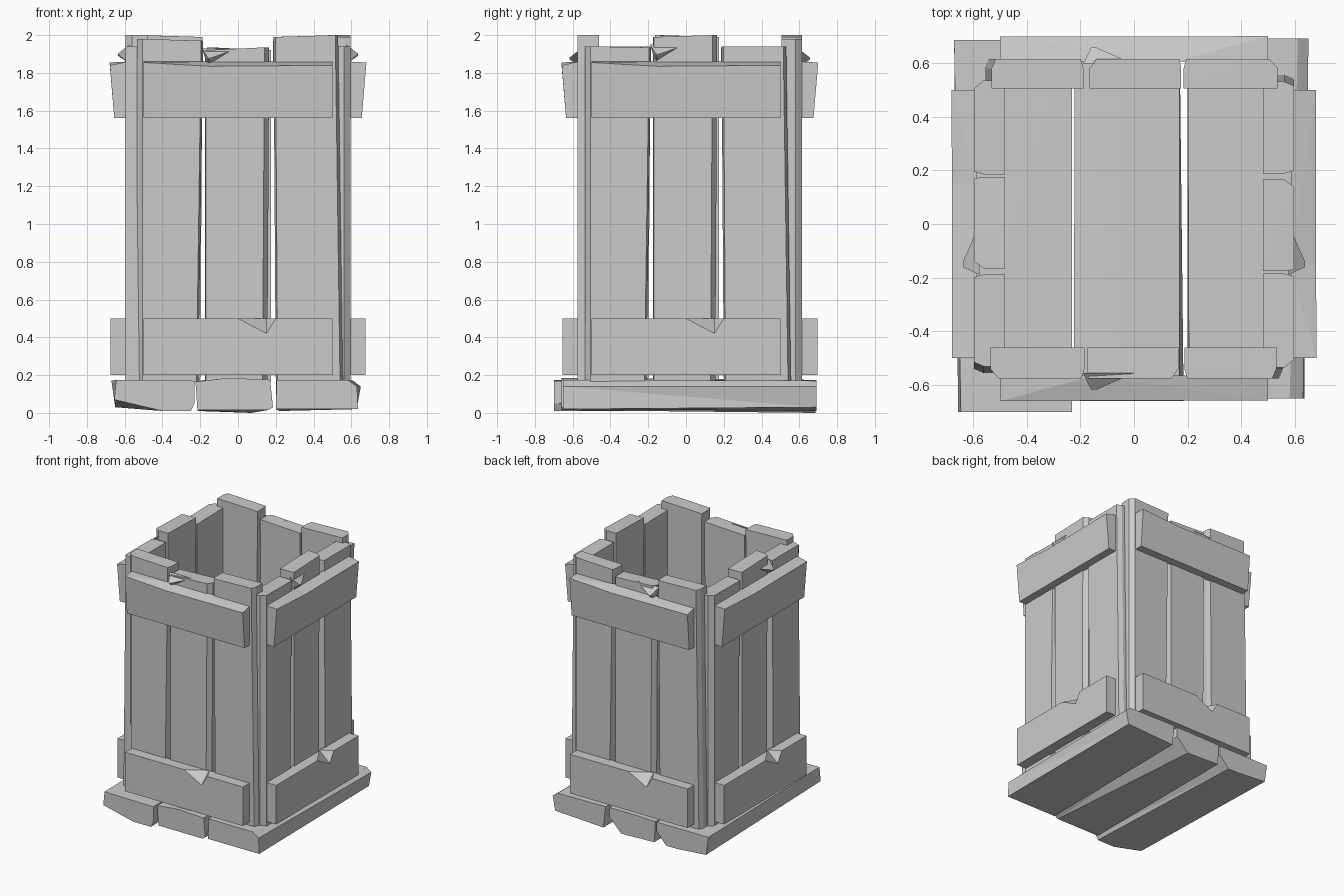
import bpy
import bmesh
import math
from mathutils import Matrix

if "Cube" in bpy.data.objects:
    bpy.data.objects.remove(bpy.data.objects["Cube"], do_unlink=True)

GREY = (0.6, 0.6, 0.6, 1.0)
wood = bpy.data.materials.new("plain grey wood")
wood.use_nodes = True
wood.diffuse_color = GREY
wood.node_tree.nodes["Principled BSDF"].inputs["Base Color"].default_value = GREY


def loft(name, front, back, turn=0.0):
    """Solid between two matching rings of points, turned about the z axis."""
    bm = bmesh.new()
    a = [bm.verts.new(p) for p in front]
    b = [bm.verts.new(p) for p in back]
    n = len(a)
    bm.faces.new(a)
    bm.faces.new(b[::-1])
    for i in range(n):
        j = (i + 1) % n
        bm.faces.new((a[j], a[i], b[i], b[j]))
    bmesh.ops.recalc_face_normals(bm, faces=bm.faces)
    bmesh.ops.triangulate(bm, faces=bm.faces)
    bmesh.ops.transform(bm, matrix=Matrix.Rotation(turn, 4, "Z"), verts=bm.verts)
    mesh = bpy.data.meshes.new(name)
    bm.to_mesh(mesh)
    bm.free()
    mesh.materials.append(wood)
    obj = bpy.data.objects.new(name, mesh)
    bpy.context.collection.objects.link(obj)
    return obj


def stave(name, low, high, tops, inner, outer, turn, cut):
    """Upright plank: low and high are its (left, right) edges, cut trims the outer edges."""
    (l0, r0), (l1, r1), (tl, tr) = low, high, tops
    cl, cr = cut
    base = 0.165
    # horizontal section: inner corners, then outer corners with the trimmed edges
    def ring(l, r, zl, zr):
        d = 0.035
        return [(l, -inner, zl), (r, -inner, zr), (r, -outer + d, zr),
                (r - cr, -outer, zr), (l + cl, -outer, zl), (l, -outer + d, zl)]
    return loft(name, ring(l0, r0, base, base), ring(l1, r1, tl, tr), turn)


def upper_band(name, face, turn):
    """Board leaning outward, with a worn top edge."""
    front = [(-0.5, -face - 0.06, 1.56), (0.5, -face - 0.06, 1.56),
             (0.5, -face - 0.083, 1.84), (-0.15, -face - 0.083, 1.835), (-0.5, -face - 0.085, 1.855)]
    back = [(-0.5, -face + 0.01, 1.56), (0.5, -face + 0.01, 1.56),
            (0.5, -face + 0.01, 1.86), (-0.15, -face + 0.01, 1.86), (-0.5, -face + 0.01, 1.86)]
    loft(name, front, back, turn)


def lower_band(name, face, turn):
    """Straight board with a chip knocked out of its top front edge."""
    outline = [(-0.5, 0.2), (0.5, 0.2), (0.5, 0.5), (0.2, 0.5), (0.15, 0.42), (0.0, 0.5), (-0.5, 0.5)]
    front = [(u, -face - 0.08, z) for u, z in outline]
    back = [(u, -face + 0.01, max(z, 0.5) if z > 0.2 else z) for u, z in outline]
    loft(name, front, back, turn)


def splinter(name, face, side, top, turn):
    """Small sliver standing off the middle plank."""
    root = [(-0.19 * side, -face + 0.02, top), (0.0, -face + 0.02, top), (-0.16 * side, -face + 0.02, top - 0.1)]
    tip = [(-0.16 * side, -face - 0.042, top - 0.05), (-0.14 * side, -face - 0.042, top - 0.05),
           (-0.15 * side, -face - 0.04, top - 0.06)]
    loft(name, root, tip, turn)


# Four walls: name, inner and outer distance, splinter side
walls = [("front", 0.46, 0.575, 1), ("left", 0.48, 0.595, 1),
         ("back", 0.505, 0.615, -1), ("right", 0.48, 0.595, -1)]
for k, (wall, inner, outer, side) in enumerate(walls):
    turn = k * math.pi / 2
    end_wall = k % 2 == 0
    tops = [(1.98, 1.97), (1.92, 1.935), (1.99, 2.0)] if end_wall else [(1.94, 1.935), (1.99, 2.0), (1.94, 1.94)]
    stave(wall + "_plank_a", (-0.535, -0.21), (-0.535, -0.185), tops[0], inner, outer, turn, (0.03, 0.01))
    stave(wall + "_plank_b", (-0.175, 0.155), (-0.175, 0.165), tops[1], inner, outer, turn, (0.005, 0.025))
    stave(wall + "_plank_c", (0.2, 0.555), (0.188, 0.53), tops[2], inner, outer, turn, (0.01, 0.015))
    splinter(wall + "_splinter", outer, side, 1.93 if end_wall else 1.95, turn)
    upper_band(wall + "_upper_band", outer, turn)
    lower_band(wall + "_lower_band", outer, turn)


def floor_plank(name, front_y, back_y, front, back):
    loft(name, [(x, front_y, z) for x, z in front], [(x, back_y, z) for x, z in back])


# Three floor planks with rough-hewn undersides
floor_plank("floor_plank_right", -0.7, 0.685,
            [(-0.645, 0.175), (-0.23, 0.17), (-0.23, 0.05), (-0.25, 0.01), (-0.4, 0.01), (-0.655, 0.07)],
            [(-0.67, 0.17), (-0.23, 0.17), (-0.23, 0.1), (-0.31, 0.01), (-0.4, 0.01), (-0.65, 0.03)])
floor_plank("floor_plank_middle", -0.66, 0.685,
            [(-0.225, 0.165), (-0.05, 0.185), (0.17, 0.175), (0.185, 0.03), (0.16, 0.015), (-0.215, 0.015)],
            [(-0.22, 0.17), (-0.05, 0.175), (0.17, 0.175), (0.17, 0.1), (0.07, 0.0), (-0.21, 0.01)])
floor_plank("floor_plank_left", -0.65, 0.69,
            [(0.205, 0.175), (0.58, 0.175), (0.63, 0.14), (0.635, 0.02), (0.2, 0.02)],
            [(0.2, 0.175), (0.61, 0.17), (0.65, 0.14), (0.63, 0.03), (0.22, 0.01)])
